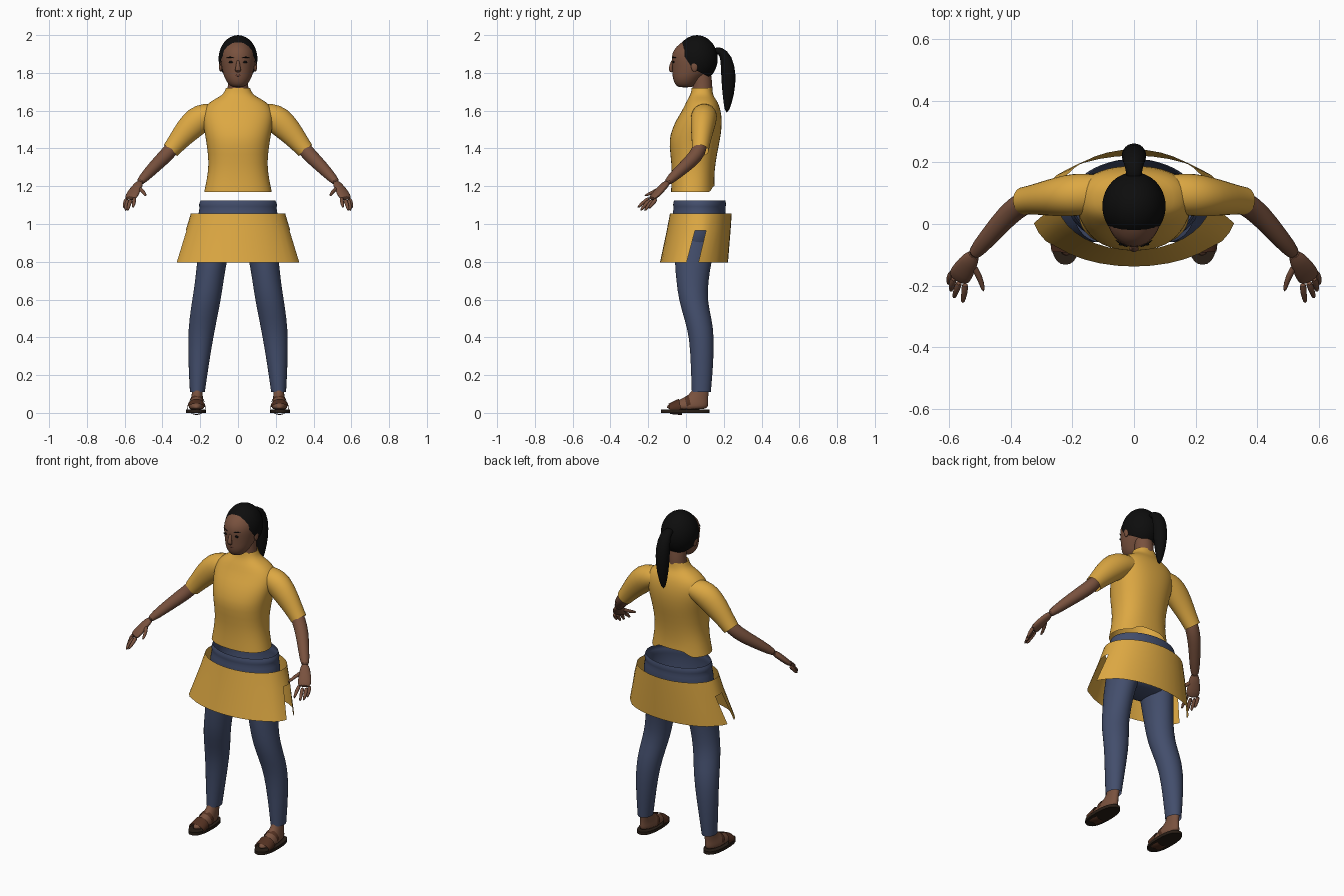
import bpy, bmesh, math
from mathutils import Vector, Matrix

if "Cube" in bpy.data.objects:
    bpy.data.objects.remove(bpy.data.objects["Cube"])


def material(name, r, g, b):
    m = bpy.data.materials.new(name)
    m.use_nodes = True
    m.diffuse_color = (r, g, b, 1)
    node = m.node_tree.nodes["Principled BSDF"]
    node.inputs["Base Color"].default_value = (r, g, b, 1)
    node.inputs["Roughness"].default_value = 0.8
    return m


YELLOW = material("mustard cloth", .72, .39, .055)
BLUE = material("blue denim", .056, .076, .15)
SKIN = material("brown skin", .19, .083, .048)
LIP = material("lip brown", .12, .045, .03)
HAIR = material("black hair", .004, .004, .004)
STRAP = material("brown leather", .085, .03, .015)
SOLE = material("dark sole", .022, .013, .008)


def finish(name, bm, mat, mirror=False, smooth=1, angle=60):
    bmesh.ops.recalc_face_normals(bm, faces=bm.faces[:])
    me = bpy.data.meshes.new(name)
    bm.to_mesh(me)
    bm.free()
    me.materials.append(mat)
    ob = bpy.data.objects.new(name, me)
    bpy.context.collection.objects.link(ob)
    bpy.ops.object.select_all(action='DESELECT')
    ob.select_set(True)
    bpy.context.view_layer.objects.active = ob
    bpy.ops.object.shade_smooth_by_angle(angle=math.radians(angle))
    if mirror:
        ob.modifiers.new("Mirror", 'MIRROR').use_mirror_merge = False
    if smooth:
        ob.modifiers.new("Subdivision", 'SUBSURF').levels = smooth
        ob.modifiers["Subdivision"].render_levels = smooth
    return ob


def skin_rings(rings, caps):
    """Bridge rings of points into a surface, closing the chosen ends."""
    bm = bmesh.new()
    rows = [[bm.verts.new(p) for p in ring] for ring in rings]
    n = len(rows[0])
    for a, b in zip(rows, rows[1:]):
        for i in range(n):
            j = (i + 1) % n
            bm.faces.new((a[i], a[j], b[j], b[i]))
    if caps[0]:
        bm.faces.new(rows[0])
    if caps[1]:
        bm.faces.new(rows[-1])
    return bm


def loft(rows, n=24, power=2.0, caps=(False, False)):
    """Level rings given as z, x0, x1, y0, y1."""
    def bend(v):
        return math.copysign(abs(v) ** (2 / power), v)
    rings = []
    for z, x0, x1, y0, y1 in rows:
        ring = []
        for i in range(n):
            t = math.tau * i / n
            ring.append(((x0 + x1) / 2 + (x1 - x0) / 2 * bend(math.cos(t)),
                         (y0 + y1) / 2 + (y1 - y0) / 2 * bend(math.sin(t)), z))
        rings.append(ring)
    return skin_rings(rings, caps)


def centred(rows):
    return [(z, -r, r, y0, y1) for z, r, y0, y1 in rows]


def tube(path, n=12, caps=(True, True)):
    """Rings across a path of x, y, z, half width, half depth."""
    pts = [Vector(p[:3]) for p in path]
    rings = []
    for i, p in enumerate(path):
        d = (pts[min(i + 1, len(pts) - 1)] - pts[max(i - 1, 0)]).normalized()
        up = Vector((0, 0, 1)) if abs(d.z) < .93 else Vector((0, 1, 0))
        s = d.cross(up).normalized()
        u = s.cross(d)
        rings.append([pts[i] + s * p[3] * math.cos(math.tau * k / n)
                      + u * p[4] * math.sin(math.tau * k / n) for k in range(n)])
    return skin_rings(rings, caps)


def ball(centre, size, seg=20):
    bm = bmesh.new()
    m = Matrix.Translation(centre) @ Matrix.Diagonal((*size, 1))
    bmesh.ops.create_uvsphere(bm, u_segments=seg, v_segments=seg // 2, radius=1, matrix=m)
    return bm


# Head, neck and ears
finish("head", loft(centred([
    (1.722, .03, -.04, .03), (1.74, .052, -.06, .06), (1.77, .07, -.07, .08),
    (1.80, .081, -.072, .125), (1.84, .089, -.074, .145), (1.88, .092, -.078, .15),
    (1.92, .088, -.07, .15), (1.96, .06, -.03, .13), (1.985, .035, .02, .09)]),
    caps=(True, True)), SKIN)
finish("neck", loft(centred([
    (1.64, .065, .025, .14), (1.70, .056, .035, .14), (1.75, .054, .035, .14),
    (1.81, .05, .03, .13)])), SKIN)
finish("ear", ball((.092, .045, 1.835), (.01, .02, .03), 12), SKIN, True)

# Face details
finish("nose", tube([(0, -.07, 1.87, .008, .006), (0, -.08, 1.835, .011, .01),
                     (0, -.083, 1.815, .018, .012), (0, -.07, 1.805, .012, .008)]), SKIN)
finish("lips", tube([(-.026, -.061, 1.785, .002, .002), (0, -.07, 1.788, .007, .009),
                     (.026, -.061, 1.785, .002, .002)]), LIP)
finish("eye", ball((.037, -.066, 1.857), (.014, .005, .006), 12), HAIR, True)
finish("eyebrow", tube([(.018, -.074, 1.878, .003, .003), (.04, -.068, 1.885, .003, .004),
                        (.062, -.05, 1.88, .002, .002)], 6), HAIR, True)

# Hair cap trimmed along the hairline, and the ponytail
bm = ball((0, .058, 1.875), (.104, .111, .125), 32)
for point, normal in (((0, -.05, 1.95), (0, 1.5, 1)), ((0, .03, 1.825), (0, .5, 1))):
    bmesh.ops.bisect_plane(bm, geom=bm.verts[:] + bm.edges[:] + bm.faces[:],
                           plane_co=point, plane_no=normal, clear_inner=True)
finish("hair_cap", bm, HAIR)
finish("ponytail", tube([
    (0, .14, 1.91, .025, .02), (0, .18, 1.925, .028, .022), (0, .215, 1.88, .04, .034),
    (0, .226, 1.79, .043, .042), (0, .225, 1.69, .034, .034), (0, .215, 1.585, .01, .01)]), HAIR)

# Shirt body with a ragged raised hem at the back
bm = loft(centred([
    (1.17, .18, -.08, .152), (1.24, .165, -.076, .15), (1.32, .154, -.077, .155),
    (1.42, .166, -.09, .175), (1.47, .175, -.085, .185), (1.54, .188, -.06, .192),
    (1.60, .19, -.02, .185), (1.645, .155, .0, .17), (1.67, .105, .015, .15),
    (1.69, .075, .025, .142), (1.72, .064, .03, .138)]), n=28, power=2.3)
for v in bm.verts:
    if v.co.z < 1.18 and v.co.y > .1 and abs(v.co.x) < .11:
        v.co.z += .03
finish("shirt_body", bm, YELLOW)
finish("sleeve", tube([
    (.10, .10, 1.585, .06, .05), (.165, .097, 1.575, .07, .07), (.215, .092, 1.55, .07, .08),
    (.275, .085, 1.49, .06, .068), (.32, .08, 1.435, .05, .055), (.357, .075, 1.39, .046, .047)],
    16, (False, False)), YELLOW, True)

# Arms and hands
finish("forearm", tube([
    (.32, .08, 1.44, .037, .037), (.36, .07, 1.385, .04, .04), (.41, .03, 1.335, .038, .038),
    (.47, -.04, 1.275, .031, .031), (.53, -.11, 1.21, .024, .02)], 16), SKIN, True)
finish("palm", tube([
    (.515, -.093, 1.225, .022, .018), (.54, -.128, 1.19, .033, .019),
    (.56, -.16, 1.155, .04, .018), (.573, -.185, 1.13, .036, .012)]), SKIN, True)
fingers = {
    "index_finger": ((.548, -.19, 1.14), (.55, -.225, 1.115), (.557, -.258, 1.085)),
    "middle_finger": ((.565, -.185, 1.13), (.577, -.215, 1.105), (.585, -.242, 1.068)),
    "ring_finger": ((.582, -.172, 1.13), (.592, -.198, 1.1), (.594, -.22, 1.068)),
    "little_finger": ((.59, -.155, 1.135), (.6, -.175, 1.11), (.602, -.198, 1.08)),
    "thumb": ((.53, -.125, 1.195), (.5, -.17, 1.17), (.487, -.222, 1.148))}
for name, path in fingers.items():
    finish(name, tube([(*p, r, r) for p, r in zip(path, (.013, .011, .007))], 8), SKIN, True)

# Trousers: open waist with a fold, then the legs
finish("trouser_waist", loft(centred([
    (1.125, .2, -.065, .21), (1.10, .212, -.072, .215), (1.085, .203, -.065, .208),
    (1.05, .215, -.075, .215), (.95, .222, -.072, .205), (.87, .2, -.06, .17),
    (.835, .14, -.03, .12)]), caps=(False, True)), BLUE)
finish("trouser_leg", loft([
    (.95, .02, .2, -.06, .17), (.8, .06, .218, -.062, .135), (.7, .075, .227, -.052, .12),
    (.6, .09, .243, -.04, .112), (.5, .11, .258, -.01, .137), (.4, .13, .266, .018, .15),
    (.25, .155, .263, .025, .145), (.11, .175, .255, .03, .132)], n=20), BLUE, True)

# Flared skirt with a slanted slit on each side
bm = loft(centred([(.795, .33, -.138, .222), (.965, .277, -.102, .236),
                   (1.055, .25, -.085, .242)]), n=36)
slit = [f for f in bm.faces if f.calc_center_median().z < .96
        and abs(f.calc_center_median().x) > .29
        and abs(f.calc_center_median().y - .055) < .035]
bmesh.ops.delete(bm, geom=slit, context='FACES')
for v in bm.verts:
    if abs(v.co.x) > .27 and v.co.z < 1:
        v.co.y += .01 if v.co.z > .9 else -.008
finish("skirt", bm, YELLOW, smooth=0)

# Feet and sandals
finish("foot", loft([
    (.015, .178, .262, -.112, .115), (.04, .178, .262, -.105, .118), (.06, .183, .255, -.06, .118),
    (.08, .186, .248, -.01, .117), (.11, .187, .243, .035, .122), (.17, .187, .243, .04, .122)],
    n=20, caps=(True, False)), SKIN, True)
finish("sandal_sole", loft([(0, .17, .275, -.132, .125), (.018, .17, .275, -.132, .125)],
                           n=28, power=2.4, caps=(True, True)), SOLE, True, 0, 40)
finish("toe_strap", tube([(.221, -.088, .022, .048, .028), (.221, -.06, .026, .05, .037),
                          (.22, -.03, .032, .048, .044)], 20, (False, False)), STRAP, True)
finish("instep_strap", tube([(.219, .0, .045, .044, .04), (.218, .022, .05, .042, .046)],
                            20, (False, False)), STRAP, True)
